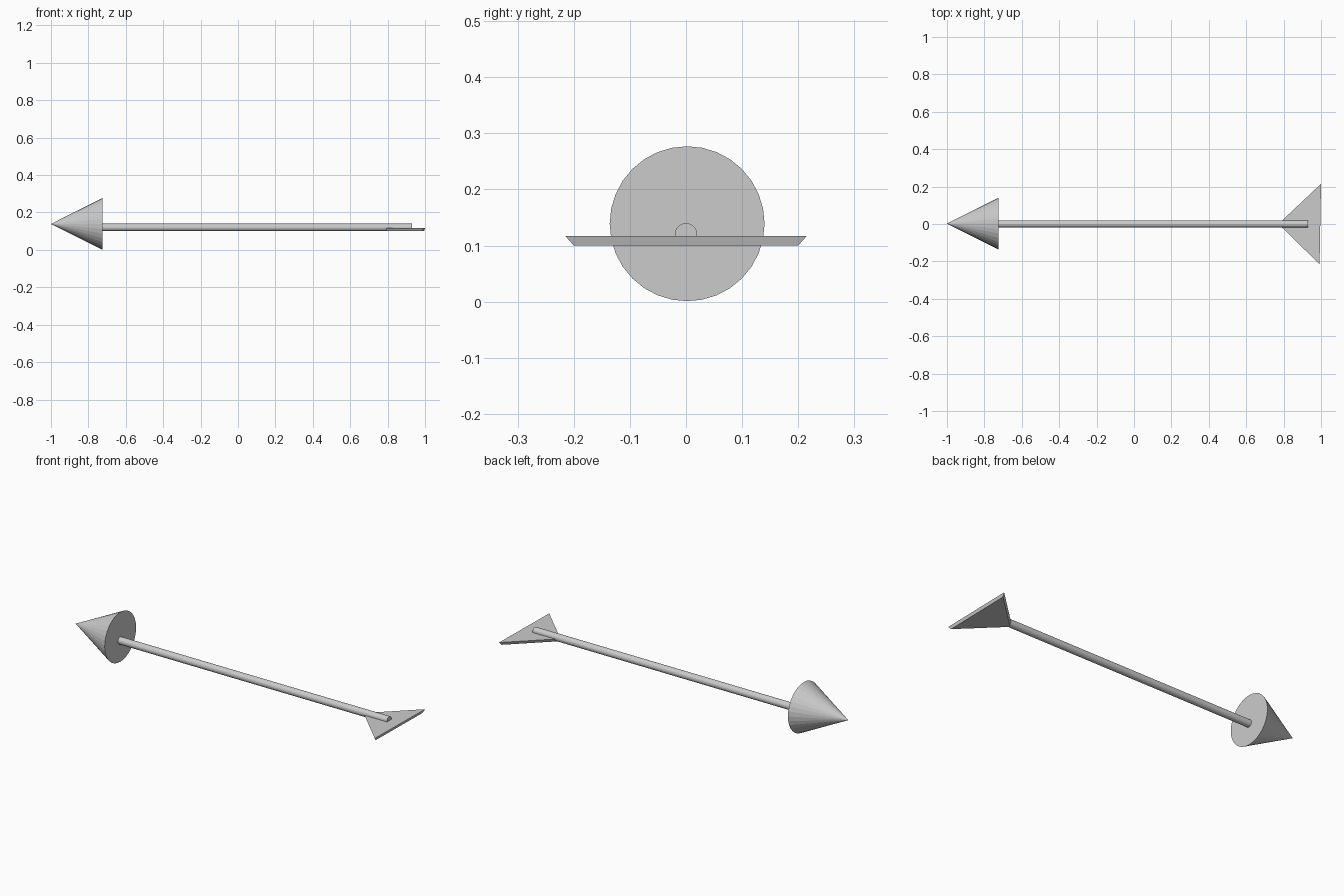
import bpy, bmesh
from math import pi

if "Cube" in bpy.data.objects:
    bpy.data.objects.remove(bpy.data.objects["Cube"])


def cone_along_x(name, x0, x1, r0, r1, y, z, sides=32):
    """Cone or cylinder lying along x, from x0 (radius r0) to x1 (radius r1)."""
    bpy.ops.mesh.primitive_cone_add(
        vertices=sides, radius1=r0, radius2=r1, depth=abs(x1 - x0),
        location=((x0 + x1) / 2, y, z),
        rotation=(0, pi / 2 if x1 > x0 else -pi / 2, 0))
    obj = bpy.context.object
    obj.name = name
    return obj


# Pointed head, wide base facing the shaft
cone_along_x("arrow_head", -0.725, -1.0, 0.138, 0.0, 0.002, 0.139)

# Thin round shaft
cone_along_x("shaft", -0.73, 0.93, 0.02, 0.02, 0.0, 0.12)

# Flat triangular tail fin, tapering slightly towards its underside
outline = [(0.772, 0.0), (0.992, -0.215), (1.0, 0.215)]
cx = sum(p[0] for p in outline) / 3
taper = 0.93
bm = bmesh.new()
top = [bm.verts.new((x, y, 0.117)) for x, y in outline]
bottom = [bm.verts.new((cx + (x - cx) * taper, y * taper, 0.1)) for x, y in outline]
bm.faces.new(top)
bm.faces.new(bottom[::-1])
for i in range(3):
    j = (i + 1) % 3
    bm.faces.new((top[j], top[i], bottom[i], bottom[j]))
bmesh.ops.recalc_face_normals(bm, faces=bm.faces[:])
mesh = bpy.data.meshes.new("tail_fin")
bm.to_mesh(mesh)
bm.free()
bpy.context.collection.objects.link(bpy.data.objects.new("tail_fin", mesh))
